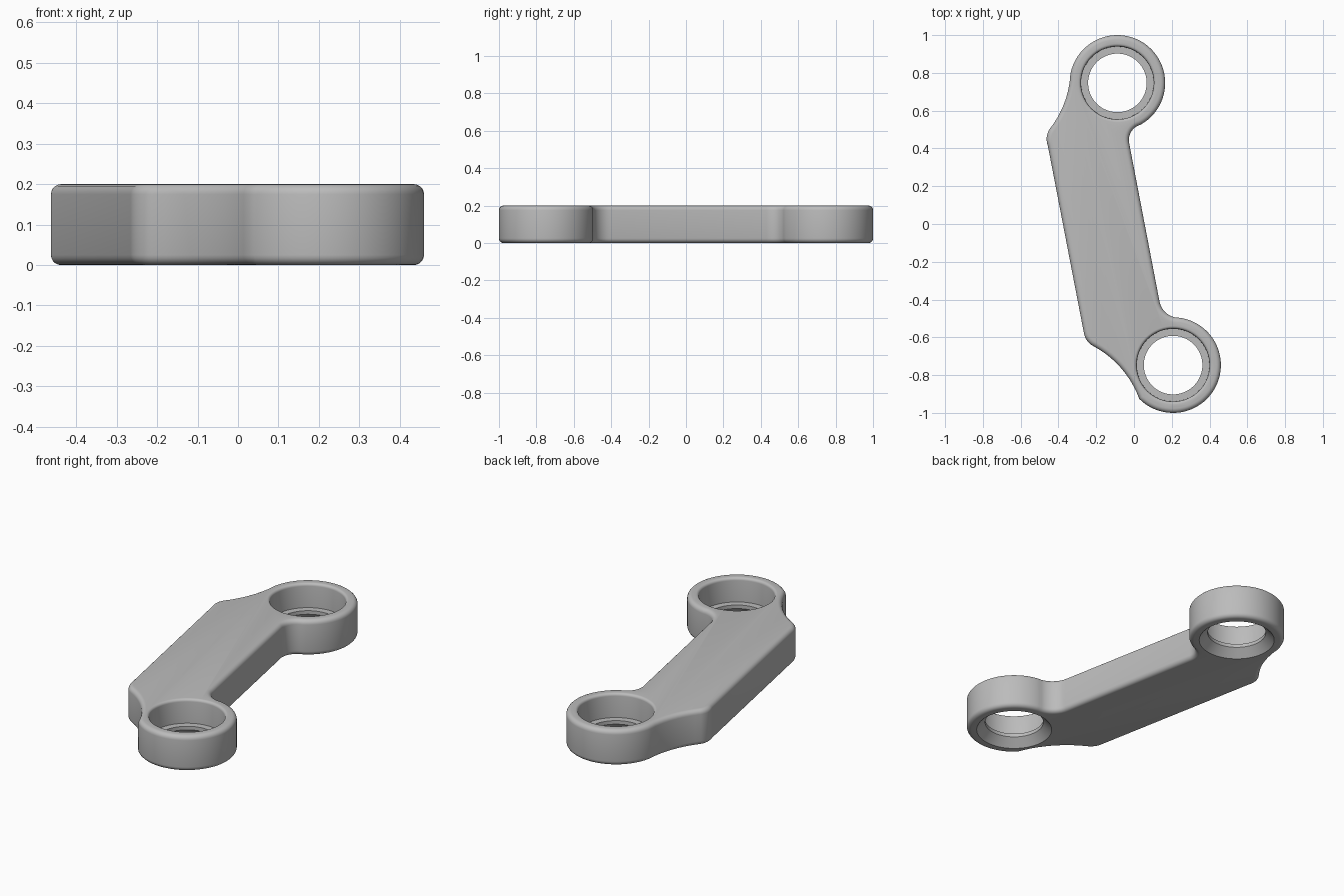
import bpy, bmesh, math
from mathutils import Vector
from mathutils.geometry import intersect_line_line_2d

HEIGHT = 0.2
RING_R = 0.253
UPPER = Vector((-0.088, 0.747))
LOWER = Vector((0.207, -0.747))

cube = bpy.data.objects.get("Cube")
if cube:
    bpy.data.objects.remove(cube, do_unlink=True)

metal = bpy.data.materials.new("plain grey")
metal.use_nodes = True
GREY = (0.5, 0.5, 0.5, 1)
metal.diffuse_color = GREY
metal.node_tree.nodes["Principled BSDF"].inputs["Base Color"].default_value = GREY


def sweep(centre, radius, start, end, steps):
    """Points on a circle between two angles, in degrees."""
    points = []
    for i in range(steps + 1):
        a = math.radians(start + (end - start) * i / steps)
        points.append(centre + radius * Vector((math.cos(a), math.sin(a))))
    return points


def arc_through(a, b, c, steps=10):
    """Circular arc from a to c that passes through b."""
    a, b, c = Vector(a), Vector(b), Vector(c)
    m, n = (a + b) / 2, (b + c) / 2
    centre = intersect_line_line_2d_far(m, (b - a).orthogonal(), n, (c - b).orthogonal())
    va, vc = a - centre, c - centre
    start = math.degrees(math.atan2(va.y, va.x))
    turn = (math.degrees(math.atan2(vc.y, vc.x)) - start + 180) % 360 - 180
    return sweep(centre, va.length, start, start + turn, steps)


def intersect_line_line_2d_far(p, d, q, e):
    """Crossing point of two endless lines."""
    cross = d.x * e.y - d.y * e.x
    w = q - p
    return p + d * ((w.x * e.y - w.y * e.x) / cross)


def make_object(name, bm):
    bmesh.ops.recalc_face_normals(bm, faces=bm.faces)
    mesh = bpy.data.meshes.new(name)
    bm.to_mesh(mesh)
    bm.free()
    mesh.materials.append(metal)
    obj = bpy.data.objects.new(name, mesh)
    bpy.context.collection.objects.link(obj)
    return obj


# Outline of the arm, counter-clockwise from the lower ring
outline = sweep(LOWER, RING_R, 225, 442, 56)
outline += arc_through((0.24, -0.497), (0.165, -0.466), (0.135, -0.41))
outline += arc_through((-0.026, 0.43), (-0.017, 0.485), (0.034, 0.525))
outline += sweep(UPPER, RING_R, -61, 170, 60)
outline += arc_through((-0.337, 0.79), (-0.373, 0.63), (-0.446, 0.504))
outline += arc_through((-0.446, 0.504), (-0.462, 0.46), (-0.456, 0.414))
outline += arc_through((-0.266, -0.573), (-0.25, -0.615), (-0.214, -0.647))
outline += arc_through((-0.214, -0.647), (-0.082, -0.748), (0.028, -0.926))

# Solid arm with rounded top and bottom rims
bm = bmesh.new()
verts = [bm.verts.new((p.x, p.y, 0)) for p in outline]
bmesh.ops.remove_doubles(bm, verts=verts, dist=0.006)
base = bm.faces.new([v for v in verts if v.is_valid])
top = bmesh.ops.extrude_face_region(bm, geom=[base], use_keep_orig=True)["geom"]
bmesh.ops.translate(bm, vec=(0, 0, HEIGHT),
                    verts=[g for g in top if isinstance(g, bmesh.types.BMVert)])
arm = make_object("link_arm", bm)
rim = arm.modifiers.new("rim", "BEVEL")
rim.width, rim.segments = 0.025, 5
rim.limit_method, rim.angle_limit = "ANGLE", math.radians(60)

# Stepped bore: countersink below, throat, seat, wall and rounded lip
lip = [(p.x, p.y) for p in sweep(Vector((0.208, 0.185)), 0.015, 180, 90, 5)]
profile = [(0, -0.05), (0.2, -0.05), (0.2, 0), (0.155, 0.045), (0.155, 0.065),
           (0.192, 0.065)] + lip + [(0.208, 0.25), (0, 0.25)]


def make_cutter(name, centre):
    bm = bmesh.new()
    vs = [bm.verts.new((r, 0, z)) for r, z in profile]
    edges = [bm.edges.new(pair) for pair in zip(vs, vs[1:])]
    bmesh.ops.spin(bm, geom=vs + edges, axis=(0, 0, 1), cent=(0, 0, 0),
                   angle=math.tau, steps=72)
    bmesh.ops.remove_doubles(bm, verts=bm.verts, dist=0.0001)
    obj = make_object(name, bm)
    obj.location = (centre.x, centre.y, 0)
    obj.hide_render = True
    return obj


cutters = [make_cutter("upper_bore_cutter", UPPER), make_cutter("lower_bore_cutter", LOWER)]
for cutter in cutters:
    bore = arm.modifiers.new("bore", "BOOLEAN")
    bore.operation, bore.solver, bore.object = "DIFFERENCE", "EXACT", cutter

# Bake the modifiers, drop the cutters and shade
bpy.context.view_layer.update()
baked = bpy.data.meshes.new_from_object(arm.evaluated_get(bpy.context.evaluated_depsgraph_get()))
arm.modifiers.clear()
arm.data = baked
for cutter in cutters:
    bpy.data.objects.remove(cutter, do_unlink=True)
bpy.ops.object.select_all(action="DESELECT")
arm.select_set(True)
bpy.context.view_layer.objects.active = arm
bpy.ops.object.shade_smooth_by_angle(angle=math.radians(35))
